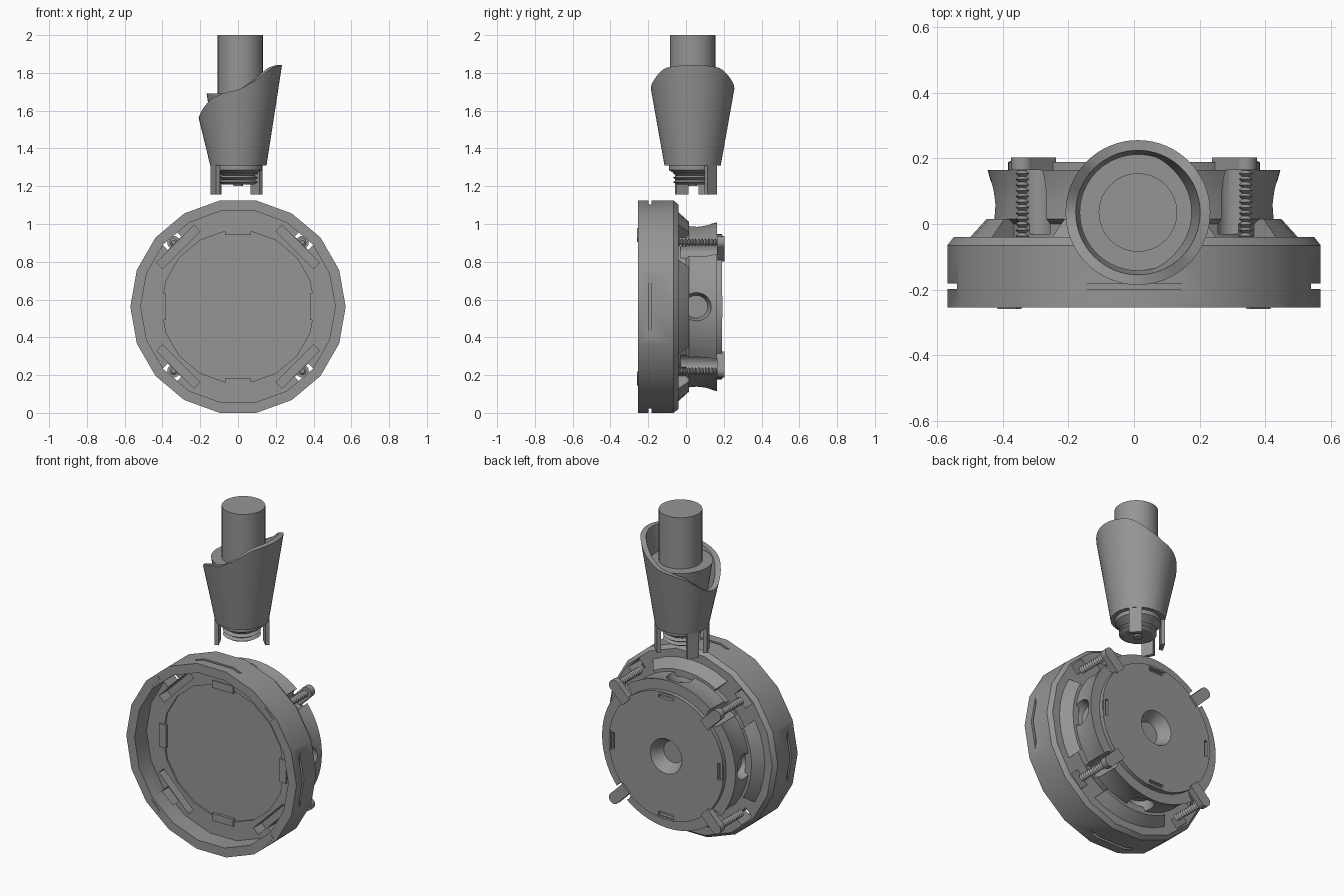
import bpy, bmesh, math
from mathutils import Matrix, Vector

if "Cube" in bpy.data.objects:
    bpy.data.objects.remove(bpy.data.objects["Cube"], do_unlink=True)

CZ = 0.562                       # height of the housing axis
HUB = (0, 0, CZ)
NECK = (0.012, 0.035, 0)
DIAGONALS = [45, 135, 225, 315]
SIDES = [0, 90, 180, 270]

grey = bpy.data.materials.new("plain grey")
grey.use_nodes = True
COLOR = (0.3, 0.3, 0.3, 1)
grey.diffuse_color = COLOR
grey.node_tree.nodes["Principled BSDF"].inputs["Base Color"].default_value = COLOR


def finish(bm, name):
    bmesh.ops.remove_doubles(bm, verts=bm.verts, dist=1e-5)
    bmesh.ops.recalc_face_normals(bm, faces=bm.faces)
    mesh = bpy.data.meshes.new(name)
    bm.to_mesh(mesh)
    bm.free()
    mesh.materials.append(grey)
    obj = bpy.data.objects.new(name, mesh)
    bpy.context.collection.objects.link(obj)
    return obj


def loft(name, rings, closed=False):
    """Skin a list of point rings; cap the ends or close the loop."""
    bm = bmesh.new()
    loops = [[bm.verts.new(p) for p in ring] for ring in rings]
    n = len(loops[0])
    pairs = list(zip(loops, loops[1:]))
    if closed:
        pairs.append((loops[-1], loops[0]))
    else:
        bm.faces.new(loops[0])
        bm.faces.new(loops[-1])
    for a, b in pairs:
        for i in range(n):
            j = (i + 1) % n
            bm.faces.new((a[i], a[j], b[j], b[i]))
    return finish(bm, name)


def lathe(name, profile, n=48, origin=HUB, axis="Y", closed=False):
    """Revolve (radius, height) points about an axis through origin."""
    rings = []
    for r, h in profile:
        ring = []
        for i in range(n):
            a = math.tau * i / n
            c, s = r * math.cos(a), r * math.sin(a)
            p = Vector((c, h, s) if axis == "Y" else (c, s, h))
            ring.append(p + Vector(origin))
        rings.append(ring)
    return loft(name, rings, closed)


def radial_box(name, angle, r0, r1, width, y0, y1):
    """Box reaching from radius r0 to r1 at an angle around the housing."""
    bm = bmesh.new()
    bmesh.ops.create_cube(bm, size=1)
    turn = Matrix.Rotation(-math.radians(angle), 4, "Y")
    move = Matrix.Translation(((r0 + r1) / 2, (y0 + y1) / 2, 0))
    size = Matrix.Diagonal((r1 - r0, y1 - y0, width, 1))
    bm.transform(Matrix.Translation(HUB) @ turn @ move @ size)
    return finish(bm, name)


def polar(angle, r):
    a = math.radians(angle)
    return (r * math.cos(a), 0, CZ + r * math.sin(a))


def cut(target, cutters):
    for c in cutters:
        c.hide_render = True
        mod = target.modifiers.new("cut", "BOOLEAN")
        mod.operation = "DIFFERENCE"
        mod.solver = "EXACT"
        mod.object = c
    bpy.context.view_layer.update()
    graph = bpy.context.evaluated_depsgraph_get()
    mesh = bpy.data.meshes.new_from_object(target.evaluated_get(graph))
    target.modifiers.clear()
    target.data = mesh
    for c in cutters:
        bpy.data.objects.remove(c, do_unlink=True)


def zigzag(h0, h1, turns, inner, outer):
    step = (h1 - h0) / turns
    pts = []
    for i in range(turns):
        pts += [(inner, h0 + i * step), (outer, h0 + (i + 0.5) * step)]
    return pts + [(inner, h1)]


# Faceted outer ring with grooves and pockets
ring = lathe("outer_ring", [(.515, -.255), (.57, -.255), (.57, -.065), (.55, -.04),
                            (.405, -.04), (.405, -.14), (.515, -.14)], 18, closed=True)
cut(ring, [radial_box("groove", a, .54, .6, .52, -.198, -.182) for a in SIDES]
    + [radial_box("pocket", a, .425, .47, .28, -.2, -.06) for a in DIAGONALS]
    + [radial_box("hole", a, .475, .535, .1, -.16, 0) for a in DIAGONALS])

# Sloped collar, open at the diagonals
collar = lathe("sloped_collar", [(.41, -.045), (.5, -.045), (.5, -.04), (.45, .015),
                                 (.41, .015)], 36, closed=True)
cut(collar, [radial_box("gap", a, .36, .56, .26, -.1, .1) for a in DIAGONALS])

# Round body with central dish, side dimples, screw channels and vents
body = lathe("round_body", [(.001, -.13), (.41, -.13), (.41, 0), (.432, .015), (.43, .06),
                            (.435, .12), (.447, .165), (.385, .165), (.385, .19),
                            (.105, .19), (.065, .12), (.001, .12)], 64)
cutters = []
for a in SIDES:
    dimple = lathe("dimple", [(.06, .37), (.085, .46)], 32, (0, 0, 0))
    turn = Matrix.Rotation(math.radians(90 - a), 4, "Y")
    stand = Matrix.Rotation(-math.pi / 2, 4, "Z")
    dimple.data.transform(Matrix.Translation((0, .055, CZ)) @ turn
                          @ Matrix.Rotation(-math.pi / 2, 4, "Y") @ stand)
    cutters += [dimple, radial_box("vent", a, .345, .365, .1, .17, .25)]
for a in DIAGONALS:
    cutters.append(lathe("channel", [(.05, -.03), (.05, .3)], 24, polar(a, .43)))
cut(body, cutters)

# Front tabs, screws and their lugs
for i, a in enumerate(SIDES):
    radial_box(f"front_tab_{i}", a, .38, .425, .14, -.147, -.12)
    radial_box(f"vent_lip_{i}", a, .37, .38, .12, .16, .193)
for i, a in enumerate(DIAGONALS):
    lathe(f"screw_{i}", zigzag(-.045, .18, 13, .011, .021), 16, polar(a, .482))
    lathe(f"lug_end_{i}", [(.034, .165), (.034, .203)], 20, polar(a, .482))
    radial_box(f"lug_arm_{i}", a, .37, .482, .066, .165, .203)
    radial_box(f"front_foot_{i}", a, .525, .55, .08, -.259, -.25)

# Neck: shaft, inner core and threaded end
lathe("shaft", [(.12, 1.5), (.12, 2)], 32, NECK, "Z")
lathe("inner_core", [(.12, 1.31), (.178, 1.69), (.11, 1.69), (.11, 1.6)], 40, NECK, "Z")
END = (.002, .035, 0)
lathe("thread_collar", [(.1, 1.27), (.125, 1.285), (.125, 1.315), (.05, 1.315)], 32, END, "Z")
lathe("thread", zigzag(1.21, 1.28, 3, .085, .104), 32, END, "Z")
lathe("thread_tip", [(.025, 1.2), (.025, 1.23)], 16, END, "Z")

# Flared shroud with a swept rim
RIM = [(-1, 1.565), (-.9, 1.61), (-.7, 1.665), (-.4, 1.692), (0, 1.715), (.4, 1.765),
       (.75, 1.825), (1, 1.842)]


def rim_height(u):
    for (a, za), (b, zb) in zip(RIM, RIM[1:]):
        if u <= b + 1e-6:
            return za + (zb - za) * (u - a) / (b - a)
    return RIM[-1][1]


def shroud_ring(r, top):
    pts = []
    for i in range(64):
        a = math.tau * i / 64
        z = rim_height(math.cos(a)) if top else 1.31
        base = NECK if top else END
        pts.append((base[0] + r * math.cos(a), base[1] + r * math.sin(a), z))
    return pts


loft("shroud", [shroud_ring(.11, False), shroud_ring(.149, False),
                shroud_ring(.221, True), shroud_ring(.19, True)], closed=True)

# Three locating legs under the shroud
for i, a in enumerate([45, 150, 205]):
    bm = bmesh.new()
    bmesh.ops.create_cube(bm, size=1)
    bm.transform(Matrix.Translation(END) @ Matrix.Rotation(math.radians(a), 4, "Z")
                 @ Matrix.Translation((.135, 0, 1.235))
                 @ Matrix.Diagonal((.022, .07, .16, 1)))
    finish(bm, f"leg_{i}")

# Smooth curved faces, keep edges sharp
bpy.ops.object.select_all(action="DESELECT")
for obj in bpy.context.scene.objects:
    if obj.type == "MESH":
        obj.select_set(True)
        bpy.context.view_layer.objects.active = obj
bpy.ops.object.shade_smooth_by_angle(angle=math.radians(30))
